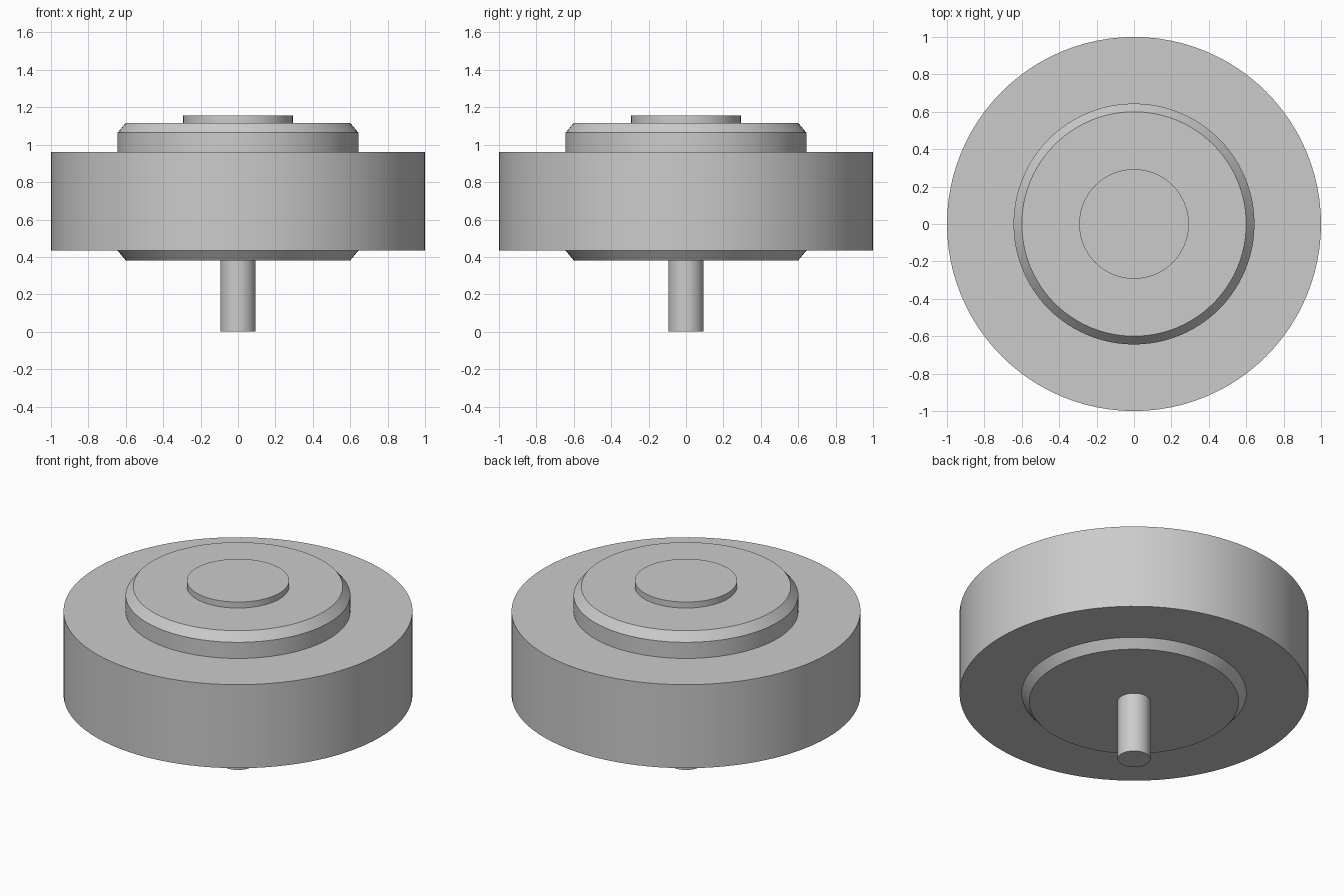
import bpy
import bmesh
import math

cube = bpy.data.objects.get("Cube")
if cube:
    bpy.data.objects.remove(cube, do_unlink=True)

SEGMENTS = 96

grey = bpy.data.materials.new("plain grey")
grey.use_nodes = True
grey.diffuse_color = (0.6, 0.6, 0.6, 1)
grey.node_tree.nodes["Principled BSDF"].inputs["Base Color"].default_value = grey.diffuse_color


def turned_part(name, profile):
    """Closed solid turned around z from (radius, height) points, bottom to top."""
    bm = bmesh.new()
    rings = []
    for radius, z in profile:
        ring = bmesh.ops.create_circle(bm, segments=SEGMENTS, radius=radius)["verts"]
        for v in ring:
            v.co.z = z
        rings.append(ring)
    for low, high in zip(rings, rings[1:]):
        for i in range(SEGMENTS):
            j = (i + 1) % SEGMENTS
            bm.faces.new((low[i], low[j], high[j], high[i]))
    bm.faces.new(rings[0])
    bm.faces.new(rings[-1])
    bmesh.ops.recalc_face_normals(bm, faces=bm.faces)
    mesh = bpy.data.meshes.new(name)
    bm.to_mesh(mesh)
    bm.free()
    mesh.materials.append(grey)
    obj = bpy.data.objects.new(name, mesh)
    bpy.context.collection.objects.link(obj)
    bpy.ops.object.select_all(action="DESELECT")
    obj.select_set(True)
    bpy.context.view_layer.objects.active = obj
    bpy.ops.object.shade_smooth_by_angle(angle=math.radians(30))
    return obj


# Wide outer wheel
turned_part("outer_wheel", [(1.0, 0.434), (1.0, 0.962)])

# Chamfered hub running through the wheel
turned_part("hub", [(0.6, 0.381), (0.644, 0.434), (0.644, 1.064), (0.6, 1.117)])

# Raised round cap on top
turned_part("top_cap", [(0.293, 1.1), (0.293, 1.155)])

# Thin shaft below
turned_part("shaft", [(0.094, 0.0), (0.094, 0.4)])
